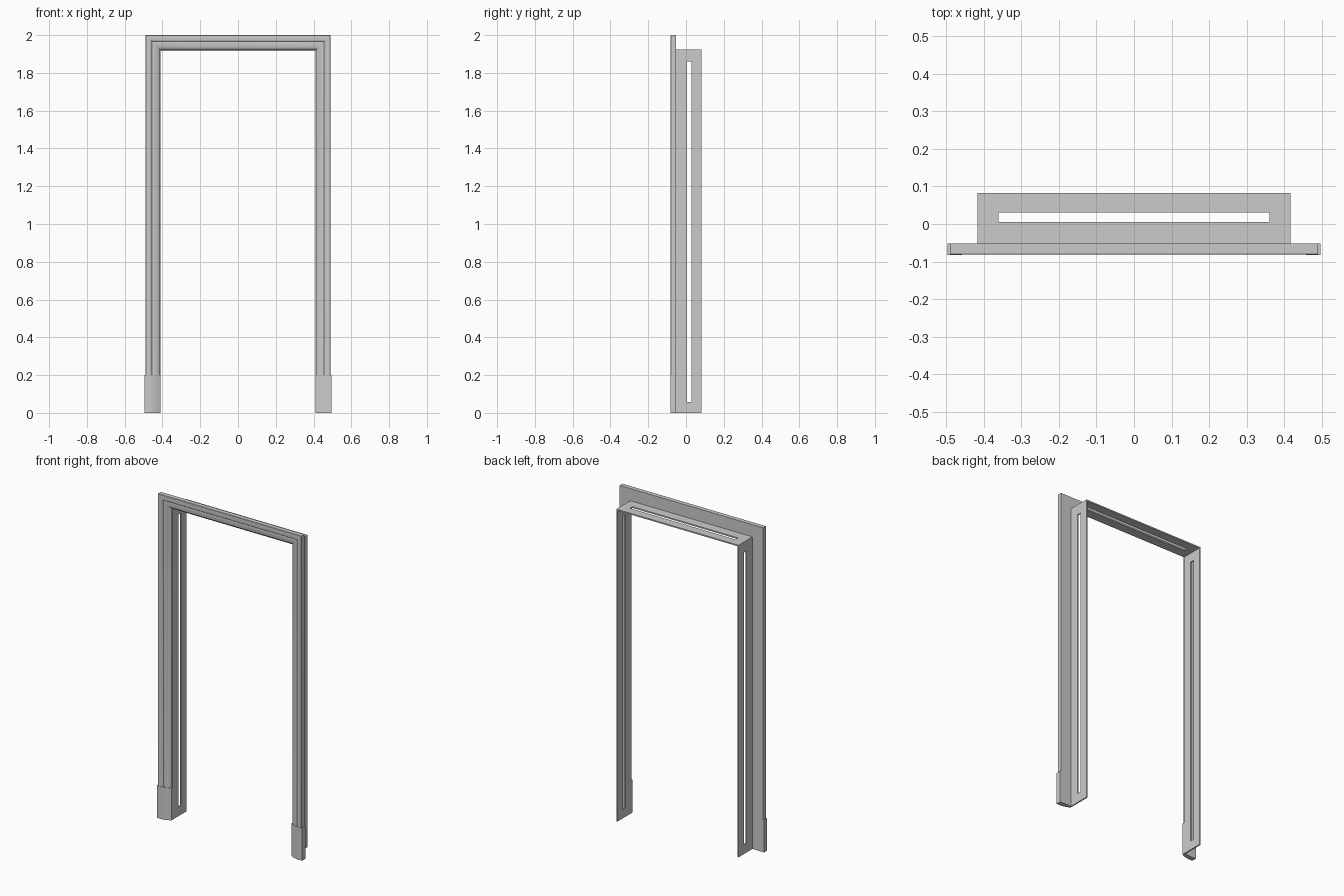
import bpy, bmesh, math
from mathutils import Vector

if "Cube" in bpy.data.objects:
    bpy.data.objects.remove(bpy.data.objects["Cube"])

BACK = -0.0525      # plane where casing meets jamb
REAR = 0.083


def finish(name, bm, smooth=False):
    bmesh.ops.recalc_face_normals(bm, faces=bm.faces[:])
    me = bpy.data.meshes.new(name)
    bm.to_mesh(me)
    bm.free()
    ob = bpy.data.objects.new(name, me)
    bpy.context.collection.objects.link(ob)
    if smooth:
        bpy.ops.object.select_all(action='DESELECT')
        ob.select_set(True)
        bpy.context.view_layer.objects.active = ob
        bpy.ops.object.shade_smooth_by_angle(angle=math.radians(35))
    return ob


def loft(name, rings, smooth=False):
    """Skin a list of closed rings and cap both ends."""
    bm = bmesh.new()
    vs = [[bm.verts.new(p) for p in r] for r in rings]
    n = len(rings[0])
    for a, b in zip(vs, vs[1:]):
        for i in range(n):
            j = (i + 1) % n
            bm.faces.new((a[i], a[j], b[j], b[i]))
    bm.faces.new(vs[0])
    bm.faces.new(vs[-1])
    return finish(name, bm, smooth)


def slotted_board(name, outer, slot, place, thickness):
    """Flat board with a rectangular slot, extruded along a vector."""
    bm = bmesh.new()

    def rect(u0, u1, v0, v1):
        return [bm.verts.new(place(u, v))
                for u, v in ((u0, v0), (u1, v0), (u1, v1), (u0, v1))]
    o, s = rect(*outer), rect(*slot)
    faces = [bm.faces.new((o[i], o[(i + 1) % 4], s[(i + 1) % 4], s[i]))
             for i in range(4)]
    ext = bmesh.ops.extrude_face_region(bm, geom=faces, use_keep_orig=True)
    moved = [g for g in ext['geom'] if isinstance(g, bmesh.types.BMVert)]
    bmesh.ops.translate(bm, vec=Vector(thickness), verts=moved)
    return finish(name, bm)


def mirror_x(ob):
    m = ob.modifiers.new("mirror", 'MIRROR')
    m.use_axis[0] = True


# Moulded casing: (distance in from outer edge, y), swept with mitred corners
profile = [(0, BACK), (0, -0.0795), (0.002, -0.0815), (0.020, -0.0815),
           (0.025, -0.0808), (0.029, -0.079), (0.032, -0.0765),
           (0.034, -0.0745), (0.038, -0.0755), (0.045, -0.0752),
           (0.054, -0.0735), (0.063, -0.0705), (0.070, -0.067),
           (0.074, -0.064), (0.076, -0.061), (0.076, BACK)]
corners = [(-1, False), (-1, True), (1, True), (1, False)]
loft("casing", [[(s * (0.49 - d), y, 2.0 - d if top else 0.2)
                 for d, y in profile] for s, top in corners], True)

# Foot blocks around the casing ends
block = [(0.496, BACK), (0.496, -0.083), (0.464, -0.083), (0.450, -0.0805),
         (0.436, -0.0765), (0.422, -0.071), (0.409, -0.064), (0.409, BACK)]
mirror_x(loft("foot_block", [[(x, y, z) for x, y in block]
                             for z in (0, 0.2)], True))

# Slotted side jambs
mirror_x(slotted_board("side_jamb", (BACK, REAR, 0, 1.917),
                       (0.005, 0.03, 0.057, 1.86),
                       lambda y, z: (0.409, y, z), (0.0075, 0, 0)))

# Slotted head jamb
slotted_board("head_jamb", (-0.4165, 0.4165, BACK, REAR),
              (-0.361, 0.361, 0.005, 0.03),
              lambda x, y: (x, y, 1.917), (0, 0, 0.008))
